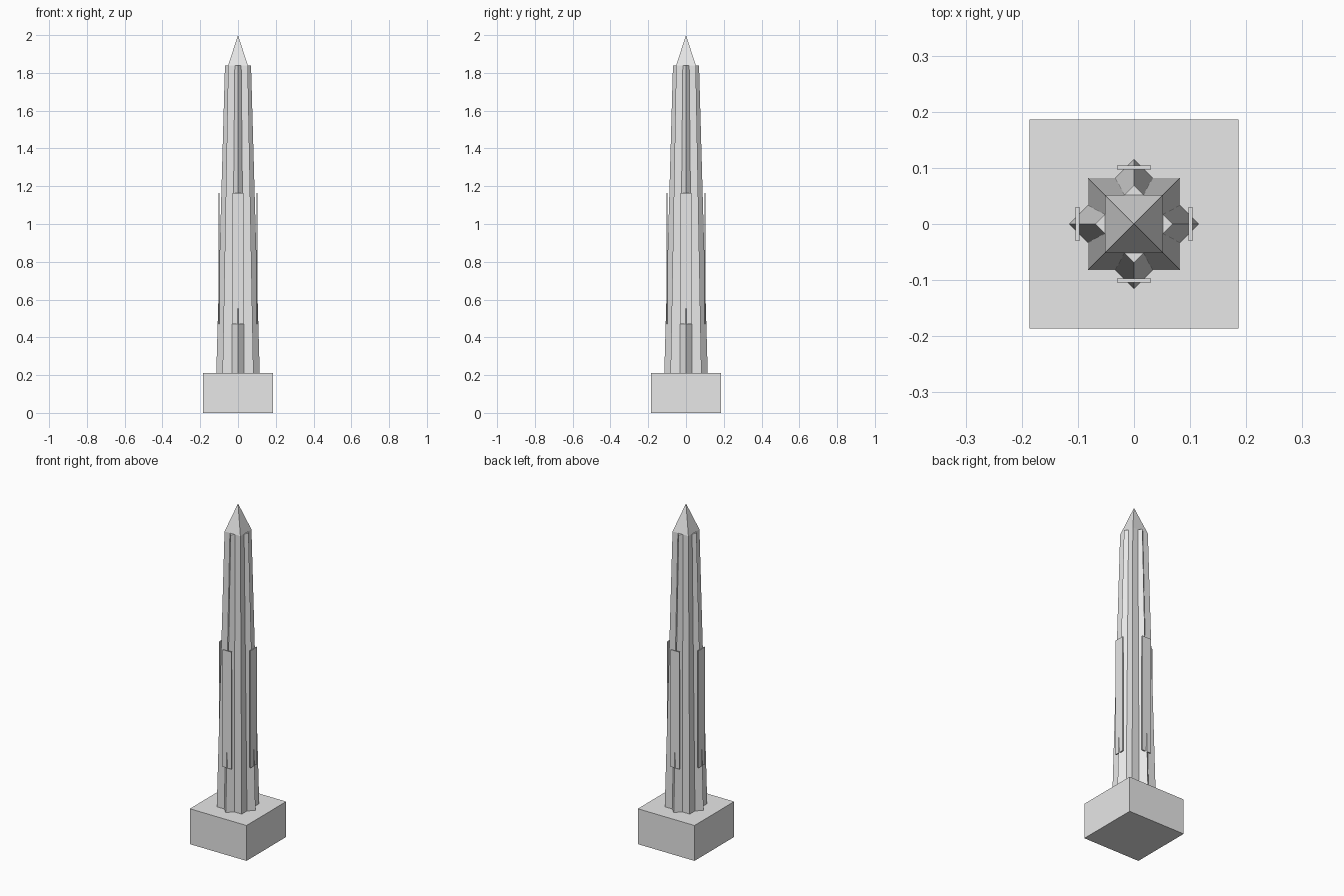
import bpy, bmesh, math

if "Cube" in bpy.data.objects:
    bpy.data.objects.remove(bpy.data.objects["Cube"])

stone = bpy.data.materials.new("light_grey_stone")
stone.diffuse_color = (0.8, 0.8, 0.8, 1)
stone.use_nodes = True
stone.node_tree.nodes["Principled BSDF"].inputs["Base Color"].default_value = stone.diffuse_color


def loft(name, rings):
    """Join cross-section rings from bottom to top, with capped ends."""
    bm = bmesh.new()
    rows = [[bm.verts.new(p) for p in ring] for ring in rings]
    n = len(rows[0])
    for a, b in zip(rows, rows[1:]):
        for i in range(n):
            j = (i + 1) % n
            if len(b) == 1:
                bm.faces.new((a[i], a[j], b[0]))
            else:
                bm.faces.new((a[i], a[j], b[j], b[i]))
    bm.faces.new(rows[0])
    if len(rows[-1]) > 1:
        bm.faces.new(rows[-1])
    bmesh.ops.recalc_face_normals(bm, faces=bm.faces)
    mesh = bpy.data.meshes.new(name)
    bm.to_mesh(mesh)
    bm.free()
    mesh.materials.append(stone)
    ob = bpy.data.objects.new(name, mesh)
    bpy.context.collection.objects.link(ob)
    return ob


def rect(hx, hy, z, y=0):
    return [(-hx, y - hy, z), (hx, y - hy, z), (hx, y + hy, z), (-hx, y + hy, z)]


def diamond(r, y, z):
    return [(0, y - r, z), (r, y, z), (0, y + r, z), (-r, y, z)]


BASE_TOP, SHAFT_TOP = 0.21, 1.84

# plinth
loft("plinth", [rect(0.186, 0.186, 0), rect(0.186, 0.186, BASE_TOP)])

# tapered shaft with pyramid tip
loft("shaft", [rect(0.082, 0.082, BASE_TOP), rect(0.052, 0.052, SHAFT_TOP), [(0, 0, 2)]])

# tapered diamond rib and thin plate on each side
for i, side in enumerate(("front", "right", "back", "left")):
    rib = loft(side + "_rib", [diamond(0.033, -0.082, BASE_TOP),
                               diamond(0.019, -0.050, SHAFT_TOP)])
    plate = loft(side + "_plate", [rect(0.03, 0.0035, 0.47, -0.1005),
                                   rect(0.03, 0.0035, 1.165, -0.1005)])
    for ob in (rib, plate):
        ob.rotation_euler.z = i * math.pi / 2
